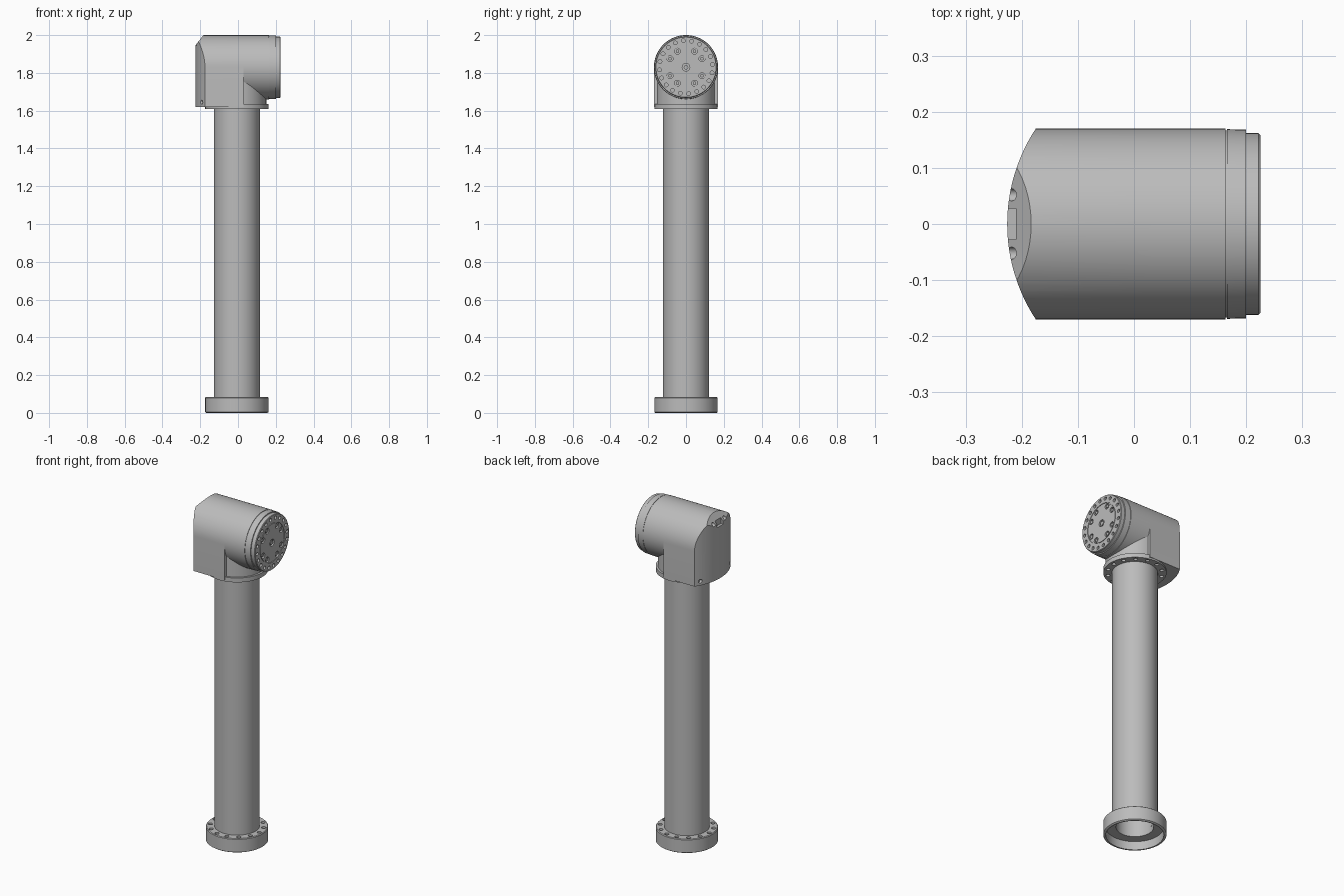
import bpy, bmesh
from math import pi, cos, sin, radians
from mathutils import Matrix, Vector

cube = bpy.data.objects.get("Cube")
if cube:
    bpy.data.objects.remove(cube)

CX = -0.006          # column axis
BZ = 1.83            # barrel axis height
ALONG_X = Matrix.Translation((0, 0, BZ)) @ Matrix.Rotation(pi / 2, 4, 'Y')
UPRIGHT = Matrix.Translation((CX, 0, 0))


def material(name, v):
    m = bpy.data.materials.new(name)
    m.use_nodes = True
    m.diffuse_color = (v, v, v, 1)
    m.node_tree.nodes["Principled BSDF"].inputs["Base Color"].default_value = (v, v, v, 1)
    return m


grey = material("metal_grey", 0.5)


def finish(bm, name, matrix=Matrix()):
    bmesh.ops.recalc_face_normals(bm, faces=bm.faces)
    bm.transform(matrix)
    mesh = bpy.data.meshes.new(name)
    bm.to_mesh(mesh)
    bm.free()
    mesh.materials.append(grey)
    ob = bpy.data.objects.new(name, mesh)
    bpy.context.collection.objects.link(ob)
    return ob


def lathe(name, profile, matrix, n=64, closed=True):
    """Revolve (radius, height) points; open profiles are capped."""
    bm = bmesh.new()
    rings = [[bm.verts.new((r * cos(2 * pi * i / n), r * sin(2 * pi * i / n), z))
              for i in range(n)] for r, z in profile]
    pairs = list(zip(rings, rings[1:]))
    if closed:
        pairs.append((rings[-1], rings[0]))
    else:
        bm.faces.new(rings[0])
        bm.faces.new(rings[-1])
    for a, b in pairs:
        for i in range(n):
            j = (i + 1) % n
            bm.faces.new((a[i], a[j], b[j], b[i]))
    return finish(bm, name, matrix)


def pegs(name, angles, ring, radius, z0, z1, matrix, n=16):
    """Short cylinders set round a circle."""
    bm = bmesh.new()
    for a in angles:
        place = Matrix.Translation((ring * cos(a), ring * sin(a), (z0 + z1) / 2))
        bmesh.ops.create_cone(bm, cap_ends=True, segments=n, radius1=radius,
                              radius2=radius, depth=z1 - z0, matrix=place)
    return finish(bm, name, matrix)


def extrude(name, points, vec):
    bm = bmesh.new()
    face = bm.faces.new([bm.verts.new(p) for p in points])
    new = bmesh.ops.extrude_face_region(bm, geom=[face])["geom"]
    bmesh.ops.translate(bm, vec=vec, verts=[v for v in new if isinstance(v, bmesh.types.BMVert)])
    return finish(bm, name)


def boolean(ob, tool, op='DIFFERENCE'):
    tool.hide_render = True
    mod = ob.modifiers.new("cut", 'BOOLEAN')
    mod.operation, mod.solver, mod.object = op, 'EXACT', tool
    bpy.context.view_layer.objects.active = ob
    bpy.ops.object.modifier_apply(modifier=mod.name)
    bpy.data.objects.remove(tool)


def circle(n, start=0.0):
    return [start + 2 * pi * i / n for i in range(n)]


# Column: cupped base flange, hollow tube, upper flange and neck
base = lathe("base_flange", [(.1, .05), (.154, .05), (.154, 0), (.162, 0), (.168, .004),
                             (.168, .08), (.164, .084), (.1, .084)], UPRIGHT)
boolean(base, pegs("base_holes", circle(14), .146, .012, .066, .1, UPRIGHT))
lathe("column_tube", [(.1, .084), (.122, .084), (.122, 1.612), (.1, 1.612)], UPRIGHT, 40)
top = lathe("upper_flange", [(.168, 1.61), (.168, 1.636), (.02, 1.636), (.02, 1.61)], UPRIGHT)
boolean(top, pegs("flange_holes", circle(14), .146, .011, 1.6, 1.622, UPRIGHT))
lathe("neck", [(.156, 1.63), (.156, 1.8)], UPRIGHT, closed=False)

# Head: arched block with a bowed back and a bevelled top
R = .17
arch = [(-.3, R * cos(pi * i / 32), BZ + R * sin(pi * i / 32)) for i in range(33)]
arch += [(-.3, -R, 1.62), (-.3, R, 1.62)]
head = extrude("head_block", arch, Vector((.33, 0, 0)))
boolean(head, lathe("bow", [(.309, 1.5), (.309, 2.1)],
                    Matrix.Translation((.083, 0, 0)), 128, False), 'INTERSECT')
boolean(head, extrude("bevel", [(-.152, -.3, 2.04), (-.269, -.3, 1.89), (-.4, -.3, 2.04)],
                      Vector((0, .6, 0))))
# Notch at the top of the bowed back
boolean(head, extrude("notch", [(-.3, -.028, 1.93), (-.21, -.028, 1.93),
                                (-.21, -.028, 2.1), (-.3, -.028, 2.1)], Vector((0, .056, 0))))
# Screw holes at the bottom corners of the back and beside the notch
for y, z in ((.14, 1.645), (-.14, 1.645), (.052, 1.955), (-.052, 1.955)):
    depth = -.185 if z < 1.8 else -.205
    spot = Matrix.Translation((depth, y, z)) @ Matrix.Rotation(pi / 2, 4, 'Y')
    boolean(head, pegs("screw_hole", [0], 0, .011, -.06, .004, spot))

# Barrel with a fine groove, ending in the output flange
lathe("barrel", [(.17, .03), (.17, .163), (.167, .163), (.167, .166),
                 (.169, .166), (.168, .2)], ALONG_X, 64, False)
output = lathe("output_flange", [(.162, .195), (.162, .222), (.159, .225), (.116, .225),
                                 (.116, .221), (.112, .221), (.112, .225), (.02, .225),
                                 (.02, .215), (.012, .215), (.012, .195)], ALONG_X)
boolean(output, pegs("rim_holes", circle(20, .1), .141, .01, .212, .24, ALONG_X))
bolt_angles = [a + s * radians(17) for a in circle(4, pi / 4) for s in (-1, 1)]
boolean(output, pegs("bolt_pockets", bolt_angles, .096, .016, .214, .24, ALONG_X))
pegs("output_bolts", bolt_angles, .096, .009, .21, .223, ALONG_X, 12)
pegs("centre_pin", [0], 0, .012, .19, .223, ALONG_X)

# Smooth the round surfaces, keep the edges crisp
bpy.ops.object.select_all(action='DESELECT')
for ob in bpy.context.collection.objects:
    if ob.type == 'MESH':
        ob.select_set(True)
        bpy.context.view_layer.objects.active = ob
bpy.ops.object.shade_smooth_by_angle(angle=radians(30))
